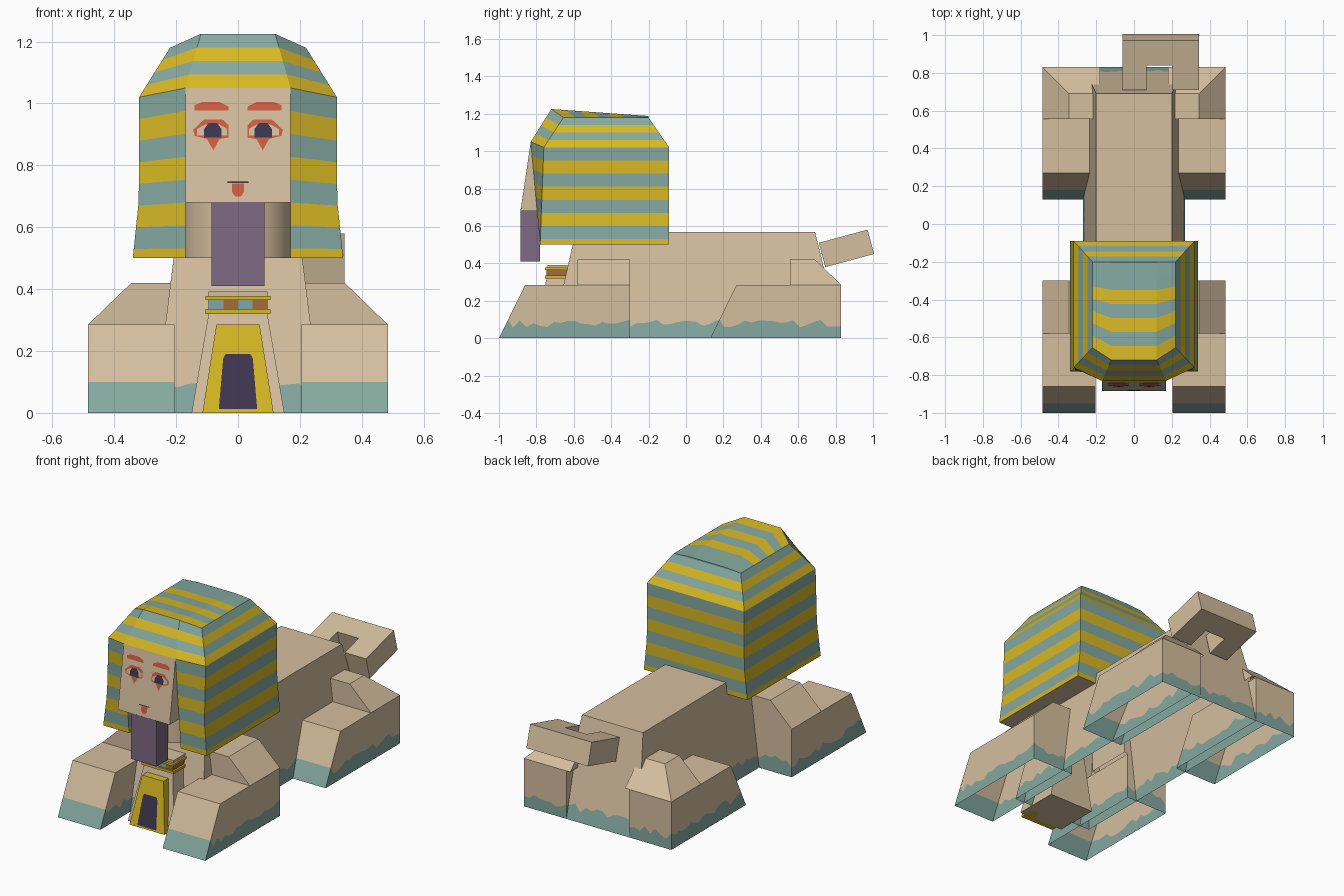
import bpy, bmesh, math, random
from mathutils import Vector

if "Cube" in bpy.data.objects:
    bpy.data.objects.remove(bpy.data.objects["Cube"])

random.seed(4)


def mat(name, r, g, b):
    m = bpy.data.materials.new(name)
    m.diffuse_color = [(c / 255 / 12.92 if c < 11 else ((c / 255 + .055) / 1.055) ** 2.4)
                       for c in (r, g, b)] + [1]
    m.use_nodes = True
    m.node_tree.nodes["Principled BSDF"].inputs["Base Color"].default_value = m.diffuse_color
    return m


STONE = mat("sandstone", 213, 191, 159)
TEAL = mat("teal", 132, 168, 160)
GOLD = mat("gold", 215, 184, 36)
PURPLE = mat("purple", 127, 106, 133)
RED = mat("red paint", 205, 95, 66)
DARK = mat("dark navy", 62, 54, 80)
BROWN = mat("brown", 165, 108, 60)


def finish(bm, name, mats, center=None):
    """Turn faces away from a centre point (or recalculate) and make the object."""
    bm.normal_update()
    if center is None:
        bmesh.ops.recalc_face_normals(bm, faces=bm.faces[:])
    else:
        for f in bm.faces:
            if f.normal.dot(f.calc_center_median() - Vector(center)) < 0:
                f.normal_flip()
    me = bpy.data.meshes.new(name)
    bm.to_mesh(me)
    bm.free()
    for m in mats:
        me.materials.append(m)
    ob = bpy.data.objects.new(name, me)
    bpy.context.collection.objects.link(ob)
    return ob


def weathered_base(bm):
    """Ragged teal band round the foot: cut columns, cut low, slide the cut verts."""
    def cut(co, no):
        bmesh.ops.bisect_plane(bm, geom=bm.verts[:] + bm.edges[:] + bm.faces[:],
                               plane_co=co, plane_no=no)
    for axis in (0, 1):
        vals = [v.co[axis] for v in bm.verts]
        n = max(2, int((max(vals) - min(vals)) / .035))
        for i in range(1, n):
            co, no = Vector(), Vector()
            co[axis] = min(vals) + (max(vals) - min(vals)) * i / n
            no[axis] = 1
            cut(co, no)
    cut((0, 0, .1), (0, 0, 1))
    for f in bm.faces:
        f.material_index = 1 if f.calc_center_median().z < .1 else 0
    for v in [v for v in bm.verts if abs(v.co.z - .1) < 1e-4]:
        low = min((e.other_vert(v) for e in v.link_edges), key=lambda o: o.co.z)
        if low.co.z < .05:
            v.co = v.co.lerp(low.co, random.uniform(0, .45))


def frustum(name, bot, top, m=STONE, open_bottom=False, weather=False):
    """Block between two rectangles, each (x0, x1, y0, y1, z)."""
    bm = bmesh.new()
    rows = []
    for x0, x1, y0, y1, z in (bot, top):
        rows.append([bm.verts.new(p) for p in ((x0, y0, z), (x1, y0, z), (x1, y1, z), (x0, y1, z))])
    b, t = rows
    for i in range(4):
        j = (i + 1) % 4
        bm.faces.new((b[i], b[j], t[j], t[i]))
    bm.faces.new(t)
    if not open_bottom:
        bm.faces.new(b)
    c = sum((v.co for v in bm.verts), Vector()) / 8
    if weather:
        weathered_base(bm)
    return finish(bm, name, [m, TEAL] if weather else [m], c)


def box(name, x0, x1, y0, y1, z0, z1, m):
    return frustum(name, (x0, x1, y0, y1, z0), (x0, x1, y0, y1, z1), m)


# Body, open underneath
frustum("body", (-.27, .27, -.72, .83, 0), (-.2, .2, -.59, .69, .567), STONE, True, True)

# Legs with shoulders and haunches
for s, side in ((-1, "left"), (1, "right")):
    xi, xo, xm = .205 * s, .485 * s, .345 * s
    frustum("front_leg_" + side, (xi, xo, -1, -.3, 0), (xi, xo, -.86, -.3, .285), STONE, True, True)
    frustum("hind_leg_" + side, (xi, xo, .13, .83, 0), (xi, xo, .27, .83, .285), STONE, True, True)
    xi = .18 * s
    frustum("shoulder_" + side, (xi, xo, -.58, -.3, .285), (xi, xm, -.58, -.3, .42), STONE, True)
    frustum("haunch_" + side, (xi, xo, .555, .83, .285), (xi, xm, .555, .69, .42), STONE, True)

# Hooked tail, tilted upward
hook = [(-.06, 0), (.065, 0), (.065, .135), (.205, .135), (.205, 0), (.345, 0), (.345, .27), (-.06, .27)]
bm = bmesh.new()
up = [bm.verts.new((x, .71 + .966 * d, .51 + .26 * d)) for x, d in hook]
lo = [bm.verts.new(v.co + Vector((0, .035, -.13))) for v in up]
bm.faces.new(up)
bm.faces.new(lo)
for i in range(8):
    j = (i + 1) % 8
    bm.faces.new((up[i], up[j], lo[j], lo[i]))
finish(bm, "tail", [STONE])

# Neck, head and beard
bm = bmesh.new()
bmesh.ops.create_cone(bm, cap_ends=True, segments=28, radius1=.178, radius2=.178, depth=.2)
bmesh.ops.translate(bm, verts=bm.verts, vec=(0, -.6, .6))
neck = finish(bm, "neck", [STONE])
bpy.context.view_layer.objects.active = neck
neck.select_set(True)
bpy.ops.object.shade_smooth_by_angle(angle=math.radians(40))
frustum("face", (-.17, .17, -.885, -.5, .68), (-.17, .17, -.83, -.5, 1.05))
box("beard", -.085, .085, -.885, -.78, .41, .682, PURPLE)


# Striped headdress: lofted bands for walls, roof slopes and crown
def mirrored(half):
    return [Vector(p) for p in half] + [Vector((-x, y, z)) for x, y, z in reversed(half)]


def loft(bm, a, b, ts, cols, closed, flare=0):
    def row(t):
        out = []
        for p, q in zip(a, b):
            v = p.lerp(q, t)
            if abs(v.x) > .3:
                v.x += math.copysign(flare * max(0, 1 - t / .37), v.x)
            out.append(bm.verts.new(v))
        return out
    n = len(a)
    for i, c in enumerate(cols):
        r0, r1 = row(ts[i]), row(ts[i + 1])
        for k in range(n if closed else n - 1):
            j = (k + 1) % n
            bm.faces.new((r0[k], r0[j], r1[j], r1[k])).material_index = c


bm = bmesh.new()
foot = mirrored([(.17, -.55, .5), (.17, -.78, .5), (.32, -.78, .5), (.32, -.09, .5)])
brow = mirrored([(.17, -.55, 1.05), (.17, -.83, 1.05), (.32, -.76, 1.02), (.32, -.09, 1.02)])
crown = mirrored([(.12, -.72, 1.225), (.22, -.655, 1.18), (.22, -.2, 1.18)])
loft(bm, foot, brow, [0] + [(.03 + .07 * i) / .52 for i in range(8)],
     [1, 0, 1, 0, 1, 0, 1, 0], False, .02)
loft(bm, brow[1:-1], crown, [i / 4 for i in range(5)], [1, 0, 1, 0], True)
front = [Vector(p) for p in ((-.22, -.655, 1.18), (-.12, -.72, 1.225), (.12, -.72, 1.225), (.22, -.655, 1.18))]
back = [Vector((x, -.2, z)) for x, z in ((-.22, 1.18), (-.12, 1.188), (.12, 1.188), (.22, 1.18))]
loft(bm, front, back, [i / 7 for i in range(8)], [1, 0, 1, 0, 1, 0, 0], False)
bm.faces.new([bm.verts.new((math.copysign(.34, p.x) if abs(p.x) > .3 else p.x, p.y, p.z))
              for p in foot]).material_index = 2
bm.faces.new([bm.verts.new(p) for p in (back[0], back[1], back[2], back[3])])
finish(bm, "headdress", [TEAL, GOLD, STONE], (0, -.45, .8))


# Painted face: thin shapes laid on the sloping face
def paint(name, pts, m, lift=.003):
    bm = bmesh.new()
    bm.faces.new([bm.verts.new((x, -.83 - .1486 * (1.05 - z) - lift, z)) for x, z in pts])
    finish(bm, name, [m], (0, 0, .8))


for s, side in ((-1, "left"), (1, "right")):
    def sx(pts):
        return [(x * s, z) for x, z in pts]
    paint("eyebrow_" + side, sx([(.03, .978), (.14, .978), (.14, .995), (.115, 1.005), (.06, 1.005), (.03, .99)]), RED)
    paint("eye_paint_" + side, sx([(.03, .89), (.06, .885), (.08, .848), (.1, .885), (.14, .895),
                                   (.145, .915), (.11, .948), (.05, .948), (.03, .93)]), RED)
    paint("eye_white_" + side, sx([(.035, .897), (.132, .897), (.132, .918), (.105, .932), (.06, .932), (.035, .918)]), STONE, .005)
    paint("pupil_" + side, sx([(.053, .89), (.11, .89), (.11, .917), (.095, .937), (.068, .937), (.053, .917)]), DARK, .007)
paint("lips", [(-.02, .715), (-.01, .7), (.01, .7), (.02, .715), (.02, .742), (-.02, .742)], RED)
paint("mouth_line", [(-.034, .743), (.034, .743), (.034, .748), (-.034, .748)], DARK, .005)

# Gateway between the front legs
frustum("gate_block", (-.15, .15, -.82, -.55, 0), (-.095, .095, -.745, -.55, .32))
frustum("gate_frame", (-.115, .115, -.855, -.76, 0), (-.07, .07, -.8, -.72, .285), GOLD)
bm = bmesh.new()
bm.faces.new([bm.verts.new((x, -.855 + .193 * z - .004, z)) for x, z in
              ((-.062, .012), (.062, .012), (.048, .175), (.04, .19), (-.04, .19), (-.048, .175))])
finish(bm, "doorway", [DARK], (0, 0, .1))

# Lintel with gold slabs and a coloured frieze
box("lintel_lower_slab", -.105, .105, -.755, -.58, .32, .335, GOLD)
box("lintel_upper_slab", -.105, .105, -.755, -.58, .365, .378, GOLD)
box("lintel_cap", -.095, .095, -.74, -.58, .378, .392, STONE)
for i in range(4):
    x = -.095 + i * .0475
    box("frieze_block_%d" % i, x, x + .0475, -.745, -.58, .335, .365, (TEAL, BROWN)[i % 2])
